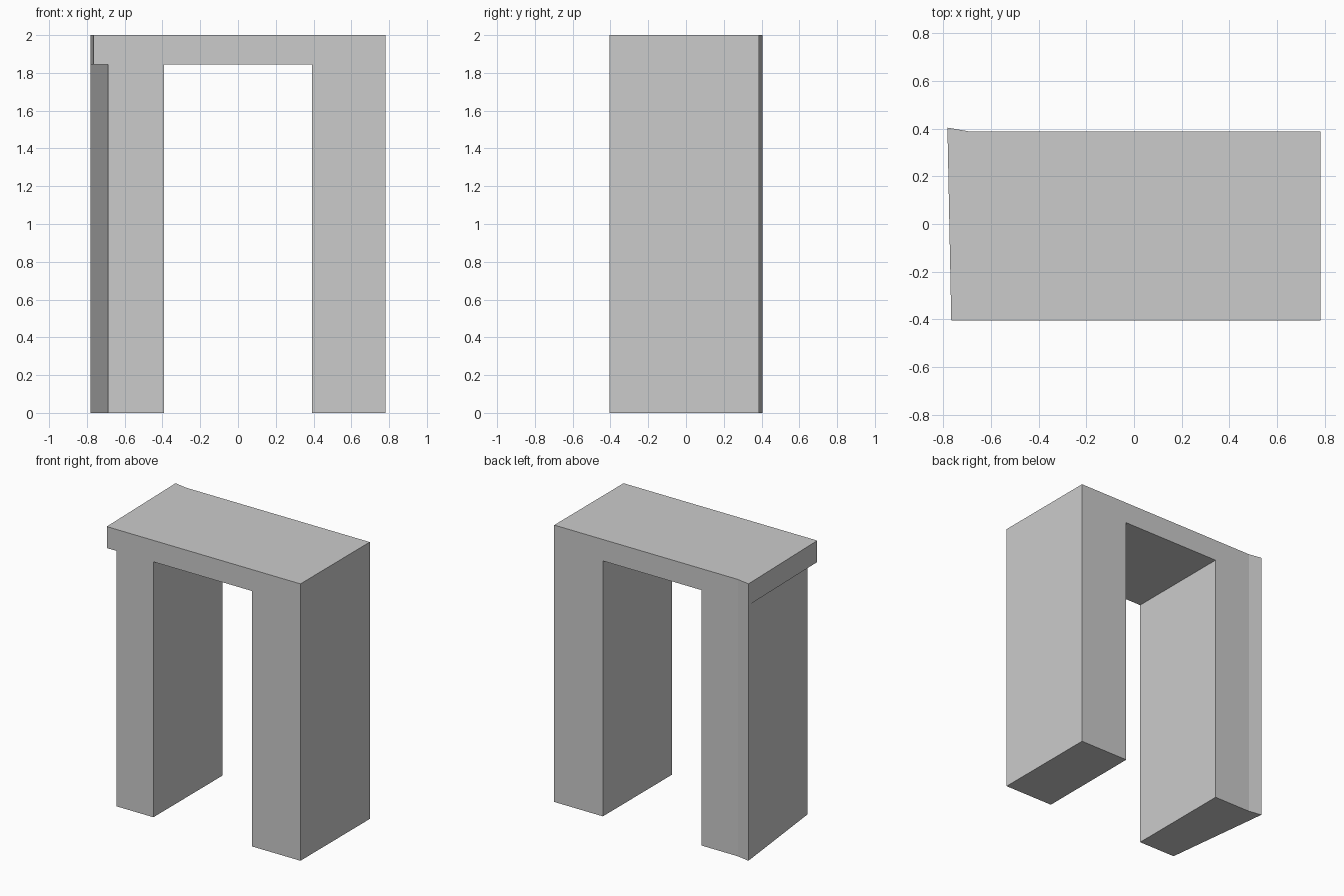
import bpy
import bmesh

cube = bpy.data.objects.get("Cube")
if cube:
    bpy.data.objects.remove(cube, do_unlink=True)

# Single plain grey
grey = bpy.data.materials.new("plain_grey")
grey.use_nodes = True
colour = (0.6, 0.6, 0.6, 1)
grey.diffuse_color = colour
grey.node_tree.nodes["Principled BSDF"].inputs["Base Color"].default_value = colour

# Shared dimensions
LEG_TOP, HEIGHT = 1.845, 2.0
OUTER, INNER = 0.782, 0.393
FRONT, BACK = -0.404, 0.387
FLARE = (-OUTER, 0.404)      # pulled-out back right corner
BEND = (-0.685, BACK)        # where the back face starts to flare


def extrude_plan(name, plan, bottom, top):
    """Extrude a counter-clockwise floor plan into a closed flat-sided block."""
    bm = bmesh.new()
    base = bm.faces.new([bm.verts.new((x, y, bottom)) for x, y in plan])
    result = bmesh.ops.extrude_face_region(bm, geom=[base], use_keep_orig=True)
    for v in result["geom"]:
        if isinstance(v, bmesh.types.BMVert):
            v.co.z = top
    bmesh.ops.recalc_face_normals(bm, faces=bm.faces)
    mesh = bpy.data.meshes.new(name)
    bm.to_mesh(mesh)
    bm.free()
    mesh.materials.append(grey)
    obj = bpy.data.objects.new(name, mesh)
    bpy.context.collection.objects.link(obj)
    return obj


# Left leg: straight rectangular block
extrude_plan("left_leg", [(INNER, FRONT), (OUTER, FRONT), (OUTER, BACK), (INNER, BACK)],
             0, LEG_TOP)

# Right leg: outer side slants in towards the front
extrude_plan("right_leg", [(-0.687, FRONT), (-INNER, FRONT), (-INNER, BACK), BEND, FLARE],
             0, LEG_TOP)

# Top slab: overhangs the slanted leg
extrude_plan("top_slab", [(-0.766, FRONT), (OUTER, FRONT), (OUTER, BACK), BEND, FLARE],
             LEG_TOP, HEIGHT)
